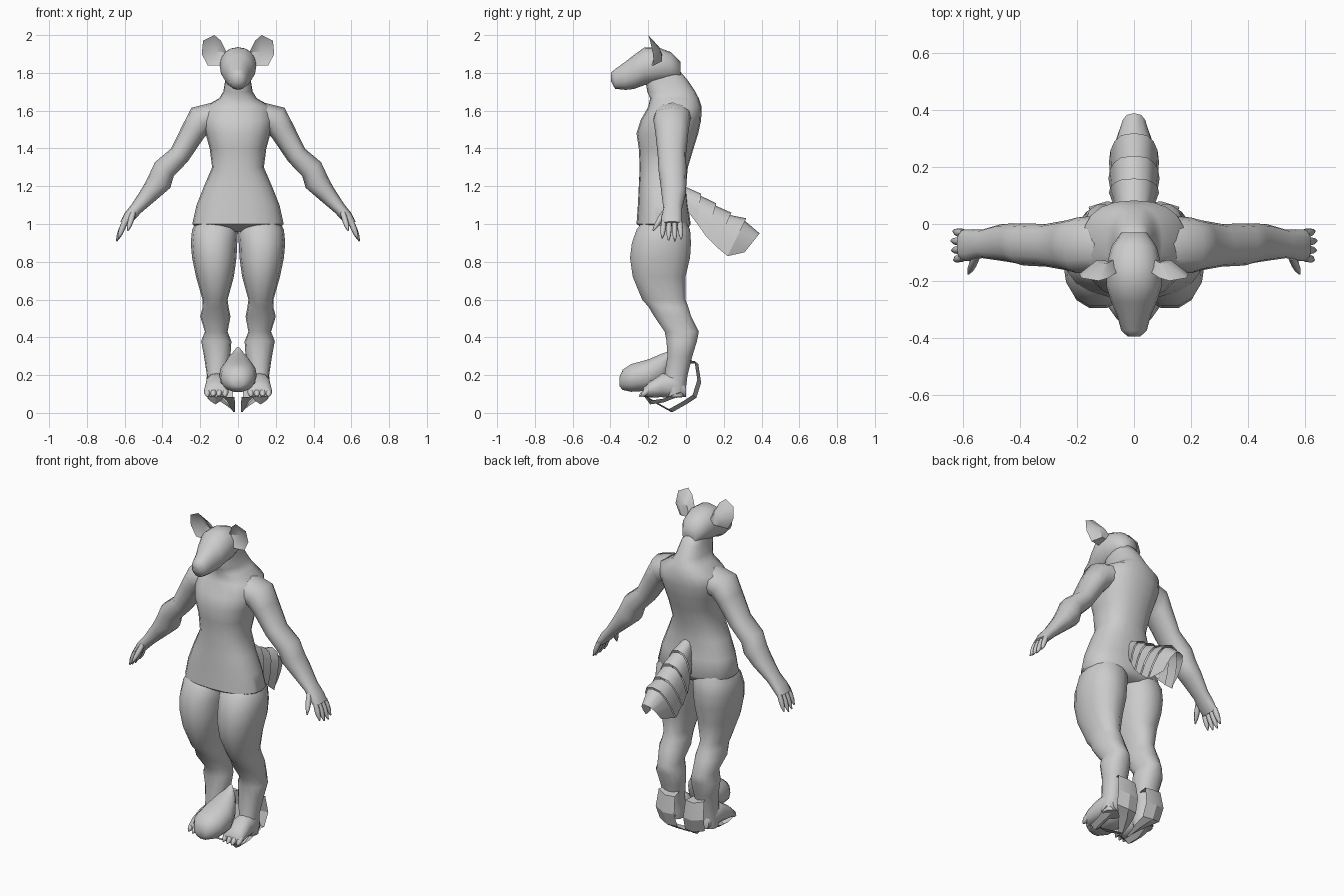
import bpy, bmesh, math
from mathutils import Vector

if "Cube" in bpy.data.objects:
    bpy.data.objects.remove(bpy.data.objects["Cube"])

grey = bpy.data.materials.new("plain_grey")
grey.diffuse_color = (0.6, 0.6, 0.6, 1)
grey.use_nodes = True
grey.node_tree.nodes["Principled BSDF"].inputs["Base Color"].default_value = grey.diffuse_color


def finish(name, bm, mirror=False, angle=60):
    bmesh.ops.recalc_face_normals(bm, faces=bm.faces)
    me = bpy.data.meshes.new(name)
    bm.to_mesh(me)
    bm.free()
    me.materials.append(grey)
    ob = bpy.data.objects.new(name, me)
    bpy.context.collection.objects.link(ob)
    if mirror:
        mod = ob.modifiers.new("mirror", 'MIRROR')
        mod.use_mirror_merge = False
    bpy.ops.object.select_all(action='DESELECT')
    ob.select_set(True)
    bpy.context.view_layer.objects.active = ob
    bpy.ops.object.shade_smooth_by_angle(angle=math.radians(angle))
    return ob


def add_loft(bm, rings, n=14, power=0.9):
    """rings: (centre, u half-axis, v half-axis); skins and caps them."""
    def p(c):
        return math.copysign(abs(c) ** power, c)
    loops = []
    for c, u, v in rings:
        c, u, v = Vector(c), Vector(u), Vector(v)
        loops.append([bm.verts.new(c + u * p(math.cos(a)) + v * p(math.sin(a)))
                      for a in (2 * math.pi * i / n for i in range(n))])
    for a, b in zip(loops, loops[1:]):
        for i in range(n):
            j = (i + 1) % n
            bm.faces.new((a[i], a[j], b[j], b[i]))
    bm.faces.new(loops[0])
    bm.faces.new(loops[-1][::-1])


def loft(name, rings, mirror=False, n=14, power=0.9):
    bm = bmesh.new()
    add_loft(bm, rings, n, power)
    return finish(name, bm, mirror)


def level(z, x0, x1, y0, y1):
    """Horizontal ring from its extents."""
    return (((x0 + x1) / 2, (y0 + y1) / 2, z), ((x1 - x0) / 2, 0, 0), (0, (y1 - y0) / 2, 0))


def upright(y, z, rx, rz, x=0):
    """Ring facing along y."""
    return ((x, y, z), (rx, 0, 0), (0, 0, rz))


def spikes(name, pairs, r, mirror=True):
    """Fingers or toes: bent tapering prongs from root to tip."""
    bm = bmesh.new()
    for root, tip in pairs:
        a, b = Vector(root), Vector(tip)
        d = (b - a).normalized()
        u = d.cross(Vector((0, 1, 0.3))).normalized()
        v = d.cross(u)
        add_loft(bm, [(a.lerp(b, t), u * r * k, v * r * k)
                      for t, k in ((0, 1), (0.4, 1.05), (0.7, 0.85), (1, 0.25))], 6, 1)
    return finish(name, bm, mirror)


def sheet(name, rows, mirror=False, angle=25):
    """Open shell skinned between equal rows of points."""
    bm = bmesh.new()
    vs = [[bm.verts.new(q) for q in row] for row in rows]
    for a, b in zip(vs, vs[1:]):
        for i in range(len(a) - 1):
            bm.faces.new((a[i], a[i + 1], b[i + 1], b[i]))
    return finish(name, bm, mirror, angle)


# torso and neck: height, half width, front y, back y
torso = [(1.83, .055, -.2, -.05), (1.76, .068, -.215, .01), (1.7, .078, -.205, .05),
         (1.665, .1, -.19, .068), (1.62, .18, -.2, .083), (1.55, .19, -.24, .08),
         (1.48, .172, -.262, .065), (1.4, .15, -.25, .04), (1.3, .137, -.245, .01),
         (1.2, .18, -.25, 0), (1.1, .22, -.255, .01), (1.0, .242, -.262, .025),
         (.96, .2, -.2, 0)]
loft("torso", [level(z, -w, w, f, b) for z, w, f, b in torso], n=20, power=.85)

# head with snout: y, z, half width, half height
head = [(-.396, 1.778, .022, .025), (-.375, 1.768, .045, .052), (-.32, 1.785, .06, .075),
        (-.275, 1.805, .08, .09), (-.22, 1.835, .097, .1), (-.15, 1.84, .097, .096),
        (-.08, 1.835, .08, .075), (-.03, 1.81, .045, .05)]
loft("head", [upright(*h) for h in head], n=16, power=.95)

# cupped ears: rim outline joined to a back point and a hollow point
rim = [(.06, -.17, 1.91), (.09, -.19, 1.97), (.125, -.2, 2.0), (.185, -.19, 1.97),
       (.192, -.175, 1.9), (.16, -.17, 1.84), (.1, -.18, 1.84)]
bm = bmesh.new()
edge = [bm.verts.new(p) for p in rim]
back = [bm.verts.new(Vector(p).lerp(Vector((.085, -.09, 1.88)), .55)) for p in rim]
hollow = bm.verts.new((.12, -.145, 1.91))
for i in range(len(rim)):
    j = (i + 1) % len(rim)
    bm.faces.new((edge[i], edge[j], hollow))
    bm.faces.new((edge[j], edge[i], back[i], back[j]))
bm.faces.new(back)
finish("ears", bm, True, 40)

# arms: x, y, z, half thickness, half depth
arm = [(.12, -.07, 1.57, .075, .1), (.2, -.075, 1.548, .082, .098), (.237, -.075, 1.49, .066, .088),
       (.31, -.075, 1.365, .056, .075), (.39, -.072, 1.29, .062, .074), (.415, -.068, 1.225, .066, .07),
       (.465, -.065, 1.165, .05, .065), (.535, -.07, 1.085, .034, .05), (.575, -.075, 1.04, .031, .055),
       (.605, -.075, 1.0, .022, .055)]
rings = []
for i, (x, y, z, t, d) in enumerate(arm):
    a, b = arm[max(i - 1, 0)], arm[min(i + 1, len(arm) - 1)]
    along = Vector((b[0] - a[0], 0, b[2] - a[2])).normalized()
    rings.append(((x, y, z), Vector((-along.z, 0, along.x)) * t, (0, d, 0)))
loft("arms", rings, True, 12)
prongs = [((.6, y, 1.01), (.645 - abs(y + .07) * .25, y * 1.2 + .014, .905 + abs(y + .07) * .4))
          for y in (-.033, -.061, -.089, -.117)]
prongs.append(((.555, -.115, 1.06), (.583, -.175, .965)))
spikes("fingers", prongs, .015)

# legs: height, inner x, outer x, front y, back y
leg = [(1.05, .03, .2, -.2, -.02), (.97, .0, .243, -.265, .025), (.9, .004, .25, -.29, .03),
       (.82, .008, .243, -.3, .025), (.72, .022, .222, -.285, 0), (.6, .055, .188, -.235, 0),
       (.56, .05, .187, -.2, .015), (.51, .04, .2, -.17, .03), (.43, .055, .175, -.115, .07),
       (.38, .035, .195, -.105, .06), (.3, .04, .18, -.1, .035), (.2, .06, .165, -.115, .01),
       (.13, .055, .17, -.12, 0), (.085, .06, .165, -.1, -.01)]
loft("legs", [level(*q) for q in leg], True, 14, .9)

# feet and toes
foot = [(0, .12, .035, .035), (-.05, .15, .055, .07), (-.13, .145, .058, .062),
        (-.19, .125, .064, .043), (-.225, .11, .058, .025)]
loft("feet", [upright(*q, x=.115) for q in foot], True, 12)
spikes("toes", [((x, -.2, .12), (x, -.252 + abs(x - .115) * .3, .088))
                for x in (.068, .1, .13, .162)], .017)

# tail: arched open sleeve in flared overlapping segments (top y, z, side y, z, half width)
tail = [(-.01, 1.2, 0, 1.08, .04), (.08, 1.16, .06, 1.0, .075), (.16, 1.11, .11, .93, .088),
        (.24, 1.06, .16, .88, .09), (.32, 1.03, .22, .83, .088), (.39, .95, .31, .85, .05)]


def arch(ty, tz, sy, sz, w, grow=1.0):
    row = []
    for i in range(9):
        a = math.pi * i / 8
        k = math.sin(a) * grow
        row.append((-w * grow * math.copysign(abs(math.cos(a)) ** .7, math.cos(a)),
                    sy + (ty - sy) * k, sz + (tz - sz) * k))
    return row


for i, (a, b) in enumerate(zip(tail, tail[1:])):
    sheet(f"tail_segment_{i + 1}", [arch(*a, .93 if i else 1), arch(*b)], angle=50)

# rounded bundle resting between the feet
bundle = [(-.352, .165, .03, .025), (-.335, .175, .06, .055), (-.29, .185, .092, .075),
          (-.2, .2, .1, .085), (-.13, .225, .075, .09), (-.085, .275, .045, .055),
          (-.065, .325, .012, .025)]
loft("bundle", [upright(*q) for q in bundle], n=14)

# curled straps around each heel: y, z, inner x, outer x
strap = [(-.01, .265, .05, .13), (.055, .26, .035, .15), (.07, .16, .03, .16), (.045, .08, .025, .15),
         (0, .05, .015, .1), (-.08, .005, .015, .035), (-.16, .05, .015, .06), (-.22, .085, .02, .1)]
sheet("heel_straps", [[(a, y, z), ((a + b) / 2, y + .01, z), (b, y - .01, z + .015)]
                      for y, z, a, b in strap], True)
# outer flaps under the soles
flap = [(-.22, .085, .06, .175), (-.19, .045, .09, .15), (-.12, .055, .1, .16), (-.03, .09, .07, .17)]
sheet("sole_flaps", [[(a, y, z + .02), ((a + b) / 2, y, z), (b, y, z + .02)]
                     for y, z, a, b in flap], True)
